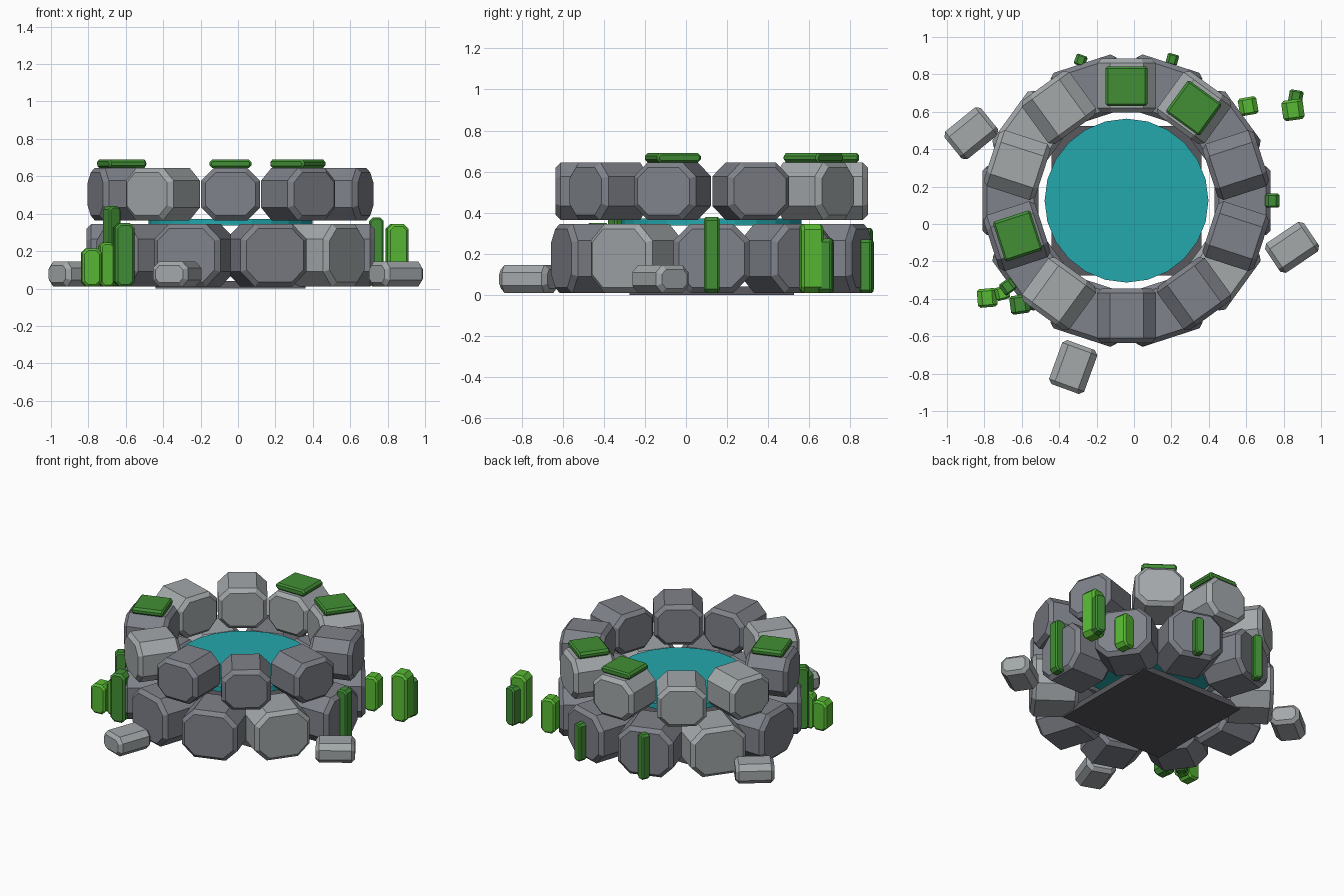
import bpy, bmesh, math
from mathutils import Matrix

if "Cube" in bpy.data.objects:
    bpy.data.objects.remove(bpy.data.objects["Cube"])

CX, CY = -0.04, 0.125          # centre of the well


def material(name, r, g, b):
    lin = [((c / 255 + 0.055) / 1.055) ** 2.4 for c in (r, g, b)]
    m = bpy.data.materials.new(name)
    m.diffuse_color = (*lin, 1)
    m.use_nodes = True
    m.node_tree.nodes["Principled BSDF"].inputs["Base Color"].default_value = m.diffuse_color
    return m


LIGHT = material("light stone", 163, 168, 170)
DARK = material("dark stone", 127, 130, 138)
FLOOR = material("floor stone", 88, 88, 94)
WATER = material("teal water", 36, 168, 173)
MOSS = material("dark moss", 66, 143, 54)
GRASS = material("bright grass", 88, 186, 52)


def finish(name, bm, mat):
    bmesh.ops.recalc_face_normals(bm, faces=bm.faces)
    me = bpy.data.meshes.new(name)
    bm.to_mesh(me)
    bm.free()
    me.materials.append(mat)
    ob = bpy.data.objects.new(name, me)
    bpy.context.collection.objects.link(ob)
    return ob


def block(name, x, y, z0, z1, w, d, cut, rim, angle, mat):
    """Octagonal block: corners cut in the width/height plane, rims chamfered."""
    bm = bmesh.new()
    a, h = w / 2, (z1 - z0) / 2
    prof = [(a - cut, -h), (a, -h + cut), (a, h - cut), (a - cut, h),
            (cut - a, h), (-a, h - cut), (-a, cut - h), (cut - a, -h)]
    face = bm.faces.new([bm.verts.new((px, -d / 2, pz)) for px, pz in prof])
    ext = bmesh.ops.extrude_face_region(bm, geom=[face], use_keep_orig=True)
    moved = [v for v in ext["geom"] if isinstance(v, bmesh.types.BMVert)]
    bmesh.ops.translate(bm, verts=moved, vec=(0, d, 0))
    rims = [e for e in bm.edges if abs(e.verts[0].co.y - e.verts[1].co.y) < 1e-6]
    bmesh.ops.bevel(bm, geom=rims, offset=rim, segments=1, affect='EDGES',
                    clamp_overlap=True)
    bm.transform(Matrix.Translation((x, y, (z0 + z1) / 2))
                 @ Matrix.Rotation(math.radians(angle), 4, 'Z'))
    return finish(name, bm, mat)


def ring(name, start, r, z0, z1, w, d, cut, light):
    for i in range(10):
        deg = start + 36 * i
        t = math.radians(deg)
        block(name, CX + r * math.cos(t), CY + r * math.sin(t), z0, z1, w, d,
              cut, 0.025, deg + 90, LIGHT if deg in light else DARK)


# Two staggered courses of stones
ring("lower_stone", 0, 0.62, 0.01, 0.345, 0.37, 0.30, 0.08, (144, 324))
ring("upper_stone", 18, 0.615, 0.365, 0.645, 0.315, 0.29, 0.068,
     (54, 90, 126, 162, 234))

# Moss pads on top of the wall
for deg in (54, 90, 198):
    t = math.radians(deg)
    block("moss_pad", CX + 0.612 * math.cos(t), CY + 0.612 * math.sin(t),
          0.645, 0.69, 0.225, 0.21, 0.014, 0.01, deg + 90, MOSS)

# Water surface
bm = bmesh.new()
bmesh.ops.create_cone(bm, cap_ends=True, segments=24, radius1=0.438,
                      radius2=0.438, depth=0.035,
                      matrix=Matrix.Translation((CX, CY, 0.355)))
finish("water", bm, WATER)

# Square floor slab
bm = bmesh.new()
bmesh.ops.create_cube(bm, size=1, matrix=Matrix.Translation((CX, CY, 0.02))
                      @ Matrix.Diagonal((0.8, 0.8, 0.04, 1)))
finish("floor_slab", bm, FLOOR)

# Loose stones around the base: x, y, width, depth, angle
for x, y, w, d, ang in ((0.845, -0.125, 0.19, 0.25, -56),
                        (-0.87, 0.485, 0.19, 0.25, -51),
                        (-0.325, -0.765, 0.20, 0.25, -20)):
    block("loose_stone", x, y, 0.01, 0.145, w, d, 0.035, 0.022, ang, LIGHT)

# Upright grass tufts: x, y, width, top, angle, colour
for x, y, w, top, ang, mat in (
        (-0.785, -0.395, 0.105, 0.215, 5, GRASS),
        (-0.705, -0.37, 0.075, 0.245, 15, GRASS),
        (-0.675, -0.335, 0.075, 0.44, 35, MOSS),
        (-0.61, -0.43, 0.105, 0.35, 8, MOSS),
        (-0.285, 0.875, 0.062, 0.325, -20, MOSS),
        (0.205, 0.88, 0.062, 0.27, -15, MOSS),
        (0.61, 0.63, 0.10, 0.25, 10, GRASS),
        (0.85, 0.61, 0.115, 0.345, 8, GRASS),
        (0.865, 0.68, 0.075, 0.275, -10, MOSS),
        (0.74, 0.125, 0.078, 0.38, 0, MOSS)):
    block("grass_tuft", x, y, 0.01, top, w, w * 0.95, w * 0.24, w * 0.12, ang, mat)
